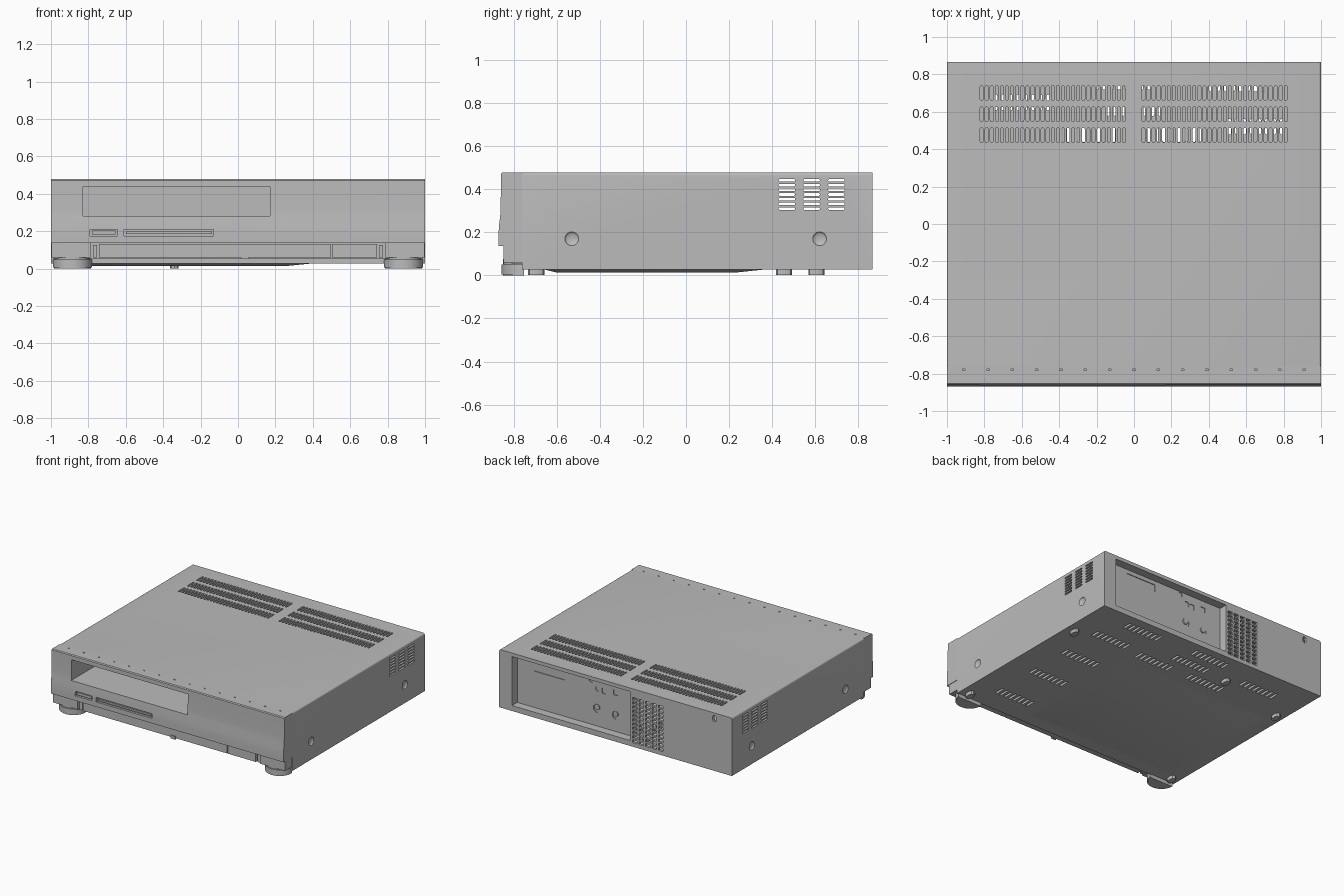
import bpy, bmesh, math
from mathutils import Matrix

old = bpy.data.objects.get("Cube")
if old:
    bpy.data.objects.remove(old, do_unlink=True)

grey = bpy.data.materials.new("plain grey")
grey.use_nodes = True
GREY = (0.5, 0.5, 0.5, 1)
grey.diffuse_color = GREY
grey.node_tree.nodes["Principled BSDF"].inputs["Base Color"].default_value = GREY

PLACE = {"x": lambda u, v, t: (t, u, v),
         "y": lambda u, v, t: (u, t, v),
         "z": lambda u, v, t: (u, v, t)}


def prism(bm, pts, axis, a, b):
    """Extrude a 2D outline along an axis from a to b."""
    low, high = [[bm.verts.new(PLACE[axis](u, v, t)) for u, v in pts] for t in (a, b)]
    faces = [bm.faces.new(low), bm.faces.new(high)]
    n = len(pts)
    for i in range(n):
        j = (i + 1) % n
        faces.append(bm.faces.new((low[i], low[j], high[j], high[i])))
    bmesh.ops.recalc_face_normals(bm, faces=faces)


def rect(u0, u1, v0, v1):
    return [(u0, v0), (u1, v0), (u1, v1), (u0, v1)]


def arc(u, v, r, start, end, n):
    return [(u + r * math.cos(start + (end - start) * i / n),
             v + r * math.sin(start + (end - start) * i / n)) for i in range(n + 1)]


def circle(u, v, r, n=24):
    return arc(u, v, r, 0, math.tau, n)[:-1]


def slot(u, v, w, h):
    """Outline with round ends."""
    if h > w:
        r = w / 2
        return arc(u, v + h / 2 - r, r, 0, math.pi, 4) + arc(u, v - h / 2 + r, r, math.pi, math.tau, 4)
    return [(u + q, v - p) for p, q in slot(0, 0, h, w)]


def finish(bm, name):
    me = bpy.data.meshes.new(name)
    bm.to_mesh(me)
    bm.free()
    ob = bpy.data.objects.new(name, me)
    bpy.context.collection.objects.link(ob)
    me.materials.append(grey)
    return ob


def solid(name, *prisms):
    bm = bmesh.new()
    for p in prisms:
        prism(bm, *p)
    return finish(bm, name)


def activate(ob):
    bpy.ops.object.select_all(action="DESELECT")
    ob.select_set(True)
    bpy.context.view_layer.objects.active = ob


def cut(ob, bm):
    """Subtract the cutter mesh and throw it away."""
    tool = finish(bm, "cutter")
    tool.hide_render = True
    mod = ob.modifiers.new("cut", "BOOLEAN")
    mod.operation, mod.solver, mod.object = "DIFFERENCE", "EXACT", tool
    activate(ob)
    bpy.ops.object.modifier_apply(modifier=mod.name)
    bpy.data.objects.remove(tool, do_unlink=True)


def open_bay(name, x0, x1, z0, z1, y_open, y_end):
    """Box lining without its outer face, facing inward."""
    bm = bmesh.new()
    prism(bm, rect(x0, x1, z0, z1), "y", y_open, y_end)
    mouth = [f for f in bm.faces if all(abs(v.co.y - y_open) < 1e-5 for v in f.verts)]
    bmesh.ops.delete(bm, geom=mouth, context="FACES")
    bmesh.ops.reverse_faces(bm, faces=bm.faces[:])
    return finish(bm, name)


SEAM, BACK, TOP, BASE = -0.76, 0.865, 0.478, 0.028
DRIVE = (-0.83, 0.17, 0.28, 0.44)
REAR = (-0.125, 0.89, 0.07, 0.45)

# Hollow main case with softened top edges
R = 0.012
section = ([(-1, BASE), (1, BASE)] + arc(1 - R, TOP - R, R, 0, math.pi / 2, 4)
           + arc(R - 1, TOP - R, R, math.pi / 2, math.pi, 4))
case = solid("main_case", (section, "y", SEAM, BACK))
bm = bmesh.new()
prism(bm, rect(-0.98, 0.98, 0.045, 0.46), "y", SEAM + 0.02, BACK - 0.02)
cut(case, bm)

# Vents, bay openings and side dimples
bm = bmesh.new()
for y in (0.475, 0.587, 0.70):
    for i in range(29):
        for x in (-0.815 + 0.0272 * i, 0.05 + 0.0272 * i):
            prism(bm, slot(x, y, 0.016, 0.08), "z", 0.44, 0.5)
for side in (-1, 1):
    for y in (0.468, 0.583, 0.698):
        for i in range(7):
            prism(bm, slot(y, 0.31 + 0.0218 * i, 0.078, 0.012), "x", side * 0.95, side * 1.05)
    for y in (-0.53, 0.62):
        place = Matrix.Translation((side, y, 0.17)) @ Matrix.Diagonal((0.012, 0.032, 0.032, 1))
        bmesh.ops.create_uvsphere(bm, u_segments=20, v_segments=12, radius=1, matrix=place)
for x, y in [(0.65, 0.52), (0.65, 0.18), (0.65, -0.17), (0.65, -0.54), (0.55, 0.75),
             (0.22, 0.48), (-0.25, 0.48), (0.0, 0.62), (-0.06, 0.76), (-0.6, 0.65)]:
    for i in range(8):
        prism(bm, slot(x + 0.04 * (i - 3.5), y, 0.018, 0.085), "z", 0, 0.06)
for i in range(5):
    for j in range(11):
        x, z = -0.165 - 0.056 * i, 0.07 + 0.033 * j
        prism(bm, rect(x - 0.021, x + 0.021, z - 0.011, z + 0.011), "y", 0.82, 0.9)
prism(bm, slot(-0.85, 0.435, 0.03, 0.05), "y", 0.82, 0.9)
prism(bm, rect(*DRIVE), "y", -0.8, -0.7)
prism(bm, rect(*REAR), "y", 0.82, 0.9)
cut(case, bm)

# Curved front fascia
profile = [(SEAM, TOP), (-0.852, TOP), (-0.859, 0.472), (-0.86, 0.32), (-0.862, 0.28),
           (-0.868, 0.23), (-0.87, 0.19), (-0.87, 0.137), (SEAM, 0.137)]
fascia = solid("front_fascia", (profile, "x", -1, 1))
bm = bmesh.new()
prism(bm, rect(*DRIVE), "y", -0.9, -0.7)
for x0, x1 in ((-0.79, -0.645), (-0.61, -0.13)):
    prism(bm, rect(x0, x1, 0.175, 0.21), "y", -0.9, -0.853)
for i in range(15):
    x = -0.91 + 0.13 * i
    prism(bm, rect(x - 0.007, x + 0.007, -0.784, -0.776), "z", 0.465, 0.5)
cut(fascia, bm)
open_bay("drive_bay", *DRIVE, SEAM, -0.4)
solid("front_buttons", (rect(-0.78, -0.655, 0.182, 0.203), "y", -0.864, -0.85),
      (rect(-0.6, -0.14, 0.186, 0.199), "y", -0.864, -0.85))

# Lower front strip: end blocks, hinge tabs and flap
solid("lower_strip_back", (rect(-0.99, 0.99, 0.055, 0.14), "y", -0.81, SEAM))
for side, word in ((-1, "right"), (1, "left")):
    ends = sorted((side * 0.785, side * 0.997))
    solid(word + "_strip_end", (rect(*ends, 0.06, 0.14), "y", -0.848, SEAM))
    tab = side * 0.765
    solid(word + "_hinge_tab", (rect(tab - 0.011, tab + 0.011, 0.06, 0.125), "y", -0.835, -0.8))
    # Half-round front foot with a narrower neck
    for part, r, z0, z1 in (("foot", 0.104, 0.005, 0.05), ("foot_sole", 0.098, 0, 0.006),
                            ("foot_neck", 0.095, 0.048, 0.062)):
        half = arc(side * 0.885, -0.752, r, math.pi, math.tau, 24)
        solid(word + "_front_" + part, (half, "z", z0, z1))
solid("front_flap", (rect(-0.742, 0.496, 0.06, 0.132), "y", -0.842, -0.8),
      (rect(0.502, 0.742, 0.06, 0.132), "y", -0.842, -0.8))
solid("flap_catch", (rect(0.015, 0.055, 0.052, 0.075), "y", -0.85, -0.84))

# Rear recess with a pierced connector panel
open_bay("rear_recess", *REAR, BACK, 0.80)
panel = solid("rear_panel", (rect(-0.12, 0.885, 0.075, 0.445), "y", 0.78, 0.806))
bm = bmesh.new()
prism(bm, rect(0.48, 0.74, 0.355, 0.415), "y", 0.79, 0.82)
for x, z, r in ((0.19, 0.365, 0.022), (0.2, 0.21, 0.032), (0.04, 0.2, 0.03), (0.25, 0.42, 0.02)):
    prism(bm, circle(x, z, r), "y", 0.79, 0.82)
for x, z in ((0.04, 0.375), (0.14, 0.36)):
    prism(bm, rect(x - 0.018, x + 0.018, z - 0.02, z + 0.02), "y", 0.79, 0.82)
cut(panel, bm)
solid("connector_posts", (circle(0.2, 0.22, 0.022), "y", 0.785, 0.81),
      (circle(0.04, 0.21, 0.02), "y", 0.785, 0.81))

# Sloped pan under the case
bm = bmesh.new()
prism(bm, rect(-0.9, 0.4, -0.66, 0.37), "z", BASE, 0.013)
for v in bm.verts:
    if v.co.z < 0.02:
        v.co.x += 0.1 if v.co.x < 0 else -0.15
        v.co.y += 0.06 if v.co.y < 0 else -0.14
finish(bm, "bottom_pan")

# Small pads
for i, (x, y) in enumerate([(0.93, 0.455), (-0.93, 0.455), (-0.34, 0.605),
                            (0.93, -0.695), (-0.93, -0.695)]):
    solid(f"bottom_pad_{i + 1}", (slot(x, y, 0.045, 0.075), "z", 0.001, 0.03))

# Smooth the curved surfaces, keep corners sharp
for ob in bpy.context.collection.objects:
    if ob.type == "MESH" and grey.name in ob.data.materials:
        activate(ob)
        bpy.ops.object.shade_smooth_by_angle(angle=math.radians(30))
